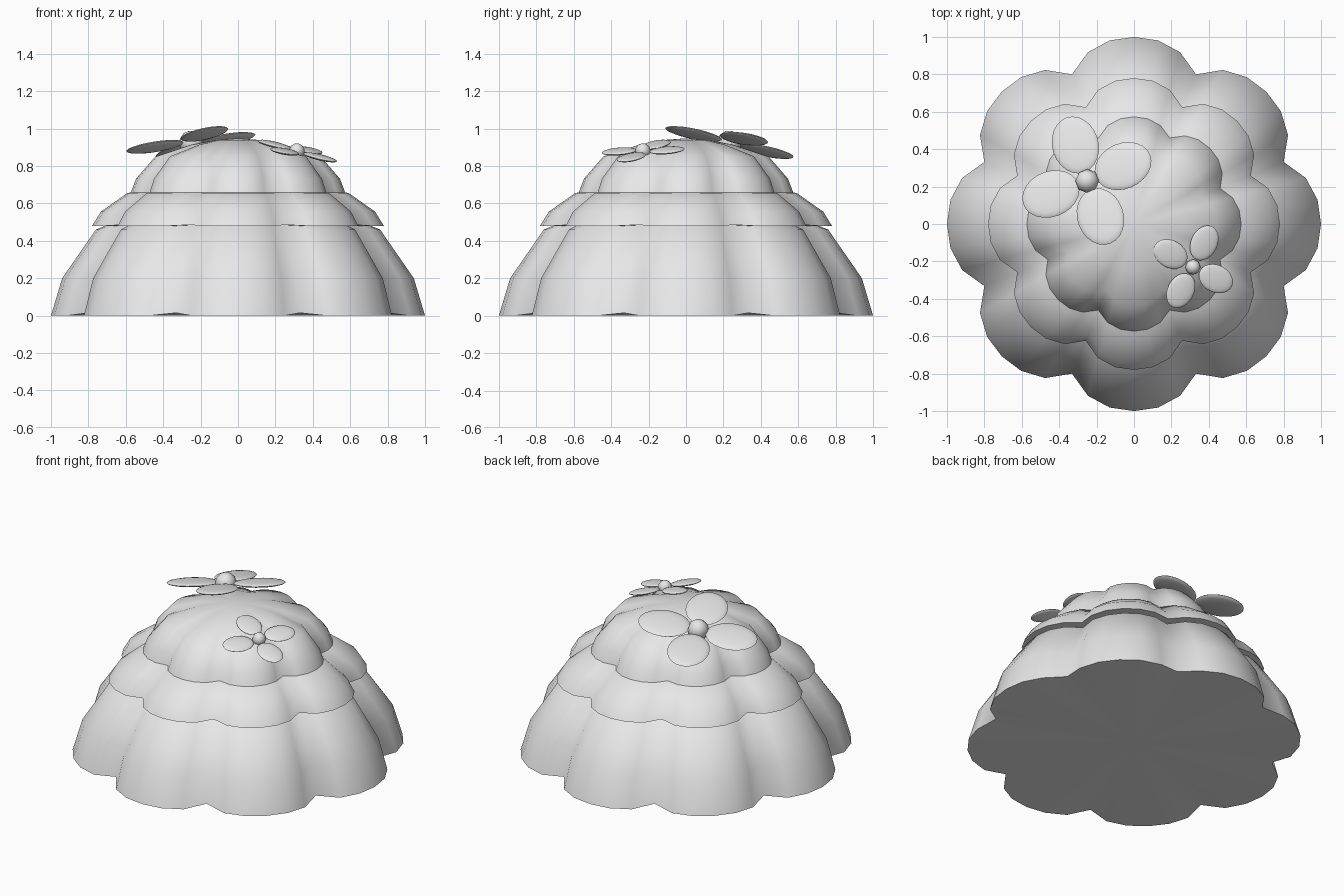
import bpy, bmesh, math
from mathutils import Matrix, Vector

if "Cube" in bpy.data.objects:
    bpy.data.objects.remove(bpy.data.objects["Cube"])

grey = bpy.data.materials.new("plain grey")
grey.diffuse_color = (0.8, 0.8, 0.8, 1)
grey.use_nodes = True
grey.node_tree.nodes["Principled BSDF"].inputs["Base Color"].default_value = grey.diffuse_color

LOBES, STEPS = 8, 6
# outline radius from lobe peak to notch
LOBE = [1.0, 0.99, 0.951, 0.866]
# (radius, height, lobe strength) of one unit tier
PROFILE = [(1, 0, 1), (0.94, 0.2, 1), (0.76, 0.46, 1), (0.42, 0.60, 0.75), (0.2, 0.65, 0.4)]
TOP = 0.67


def finish(name, bm, angle):
    bmesh.ops.recalc_face_normals(bm, faces=bm.faces)
    me = bpy.data.meshes.new(name)
    bm.to_mesh(me)
    bm.free()
    me.materials.append(grey)
    ob = bpy.data.objects.new(name, me)
    bpy.context.collection.objects.link(ob)
    bpy.ops.object.select_all(action='DESELECT')
    ob.select_set(True)
    bpy.context.view_layer.objects.active = ob
    bpy.ops.object.shade_smooth_by_angle(angle=math.radians(angle))
    return ob


def tier(name, radius, z0, zscale):
    """Scalloped dome with a closed base whose notches lift slightly."""
    bm = bmesh.new()
    n = LOBES * STEPS
    rings = []
    for k, (r, h, strength) in enumerate(PROFILE):
        ring = []
        for i in range(n):
            step = i % STEPS
            off = min(step, STEPS - step)
            rr = radius * r * (1 - strength * (1 - LOBE[off]))
            a = 2 * math.pi * i / n
            z = z0 + zscale * h
            if k == 0 and off == 3:
                z += 0.015 * zscale
            ring.append(bm.verts.new((rr * math.cos(a), rr * math.sin(a), z)))
        rings.append(ring)
    pole = bm.verts.new((0, 0, z0 + zscale * TOP))
    base = bm.verts.new((0, 0, z0))
    for i in range(n):
        j = (i + 1) % n
        for lo, hi in zip(rings, rings[1:]):
            bm.faces.new((lo[i], lo[j], hi[j], hi[i]))
        bm.faces.new((rings[-1][i], rings[-1][j], pole))
        bm.faces.new((rings[0][j], rings[0][i], base))
    finish(name, bm, 65)


def flower(name, centre, slope, angles, dist, size, ball):
    """Four flattened petals around a round centre, tilted to a slope."""
    normal = Vector((-slope[0], -slope[1], 1)).normalized()
    tilt = Vector((0, 0, 1)).rotation_difference(normal).to_matrix().to_4x4()
    place = Matrix.Translation(centre) @ tilt
    for k, a in enumerate(angles):
        bm = bmesh.new()
        mat = (place @ Matrix.Rotation(math.radians(a), 4, 'Z')
               @ Matrix.Translation((dist, 0, 0)) @ Matrix.Diagonal((*size, 1)))
        bmesh.ops.create_uvsphere(bm, u_segments=24, v_segments=10, radius=1, matrix=mat)
        finish(f"{name}_petal_{k + 1}", bm, 60)
    bm = bmesh.new()
    bmesh.ops.create_uvsphere(bm, u_segments=8, v_segments=6, radius=ball, matrix=place)
    finish(f"{name}_centre", bm, 60)


# stacked scalloped tiers
tier("lower_tier", 1.0, 0.0, 1.0)
tier("middle_tier", 0.78, 0.48, 0.38)
tier("upper_tier", 0.58, 0.64, 0.46)

# flowers on top
flower("large_flower", (-0.25, 0.23, 0.925), (0.18, -0.18),
       (109, 22, -69, 199), 0.208, (0.158, 0.125, 0.018), 0.065)
flower("small_flower", (0.315, -0.23, 0.88), (-0.21, 0.126),
       (65, -27, 243, 150), 0.142, (0.098, 0.073, 0.014), 0.042)
